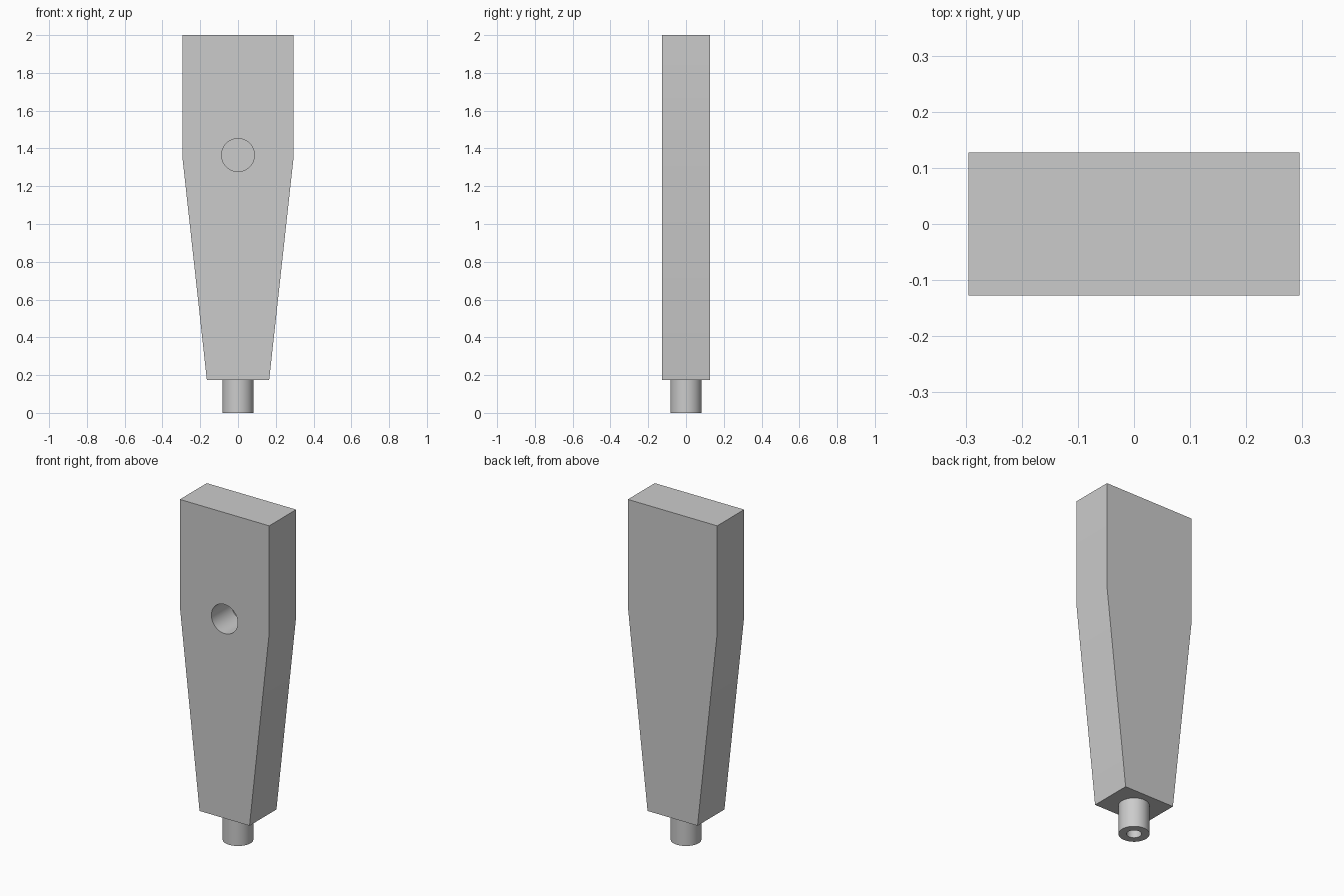
import bpy, bmesh, math
from mathutils import Matrix

cube = bpy.data.objects.get("Cube")
if cube:
    bpy.data.objects.remove(cube, do_unlink=True)

grey = bpy.data.materials.new("plain_grey")
grey.use_nodes = True
colour = (0.6, 0.6, 0.6, 1)
grey.diffuse_color = colour
grey.node_tree.nodes["Principled BSDF"].inputs["Base Color"].default_value = colour

HALF_DEPTH = 0.127
BODY_BASE = 0.175


def finish(name, bm):
    bmesh.ops.recalc_face_normals(bm, faces=bm.faces)
    mesh = bpy.data.meshes.new(name)
    bm.to_mesh(mesh)
    bm.free()
    mesh.materials.append(grey)
    obj = bpy.data.objects.new(name, mesh)
    bpy.context.collection.objects.link(obj)
    return obj


def activate(obj):
    bpy.ops.object.select_all(action="DESELECT")
    obj.select_set(True)
    bpy.context.view_layer.objects.active = obj


def cut_hole(target, name, radius, depth, matrix):
    # Cylinder centred on the surface, reaching "depth" inward
    bm = bmesh.new()
    bmesh.ops.create_cone(bm, cap_ends=True, segments=64, radius1=radius,
                          radius2=radius, depth=2 * depth, matrix=matrix)
    cutter = finish(name, bm)
    cutter.hide_render = True
    mod = target.modifiers.new(name, "BOOLEAN")
    mod.operation = "DIFFERENCE"
    mod.solver = "EXACT"
    mod.object = cutter
    activate(target)
    bpy.ops.object.modifier_apply(modifier=mod.name)
    bpy.data.objects.remove(cutter, do_unlink=True)
    bpy.ops.object.shade_smooth_by_angle(angle=math.radians(30))


# Tapered handle body: mirrored outline extruded front to back
right_edge = [(0.165, BODY_BASE), (0.295, 1.36), (0.295, 2.0)]
outline = right_edge + [(-x, z) for x, z in reversed(right_edge)]
bm = bmesh.new()
face = bm.faces.new([bm.verts.new((x, -HALF_DEPTH, z)) for x, z in outline])
new = bmesh.ops.extrude_face_region(bm, geom=[face])["geom"]
bmesh.ops.translate(bm, vec=(0, 2 * HALF_DEPTH, 0),
                    verts=[v for v in new if isinstance(v, bmesh.types.BMVert)])
body = finish("handle_body", bm)

# Blind round recess in the front
cut_hole(body, "front_recess", 0.087, 0.187,
         Matrix.Translation((0, -HALF_DEPTH, 1.365)) @ Matrix.Rotation(math.pi / 2, 4, "X"))

# Mounting peg with a bore from below
bm = bmesh.new()
bmesh.ops.create_cone(bm, cap_ends=True, segments=64, radius1=0.083, radius2=0.083,
                      depth=BODY_BASE, matrix=Matrix.Translation((0, 0, BODY_BASE / 2)))
peg = finish("mounting_peg", bm)
cut_hole(peg, "peg_bore", 0.04, 0.17, Matrix.Identity(4))
